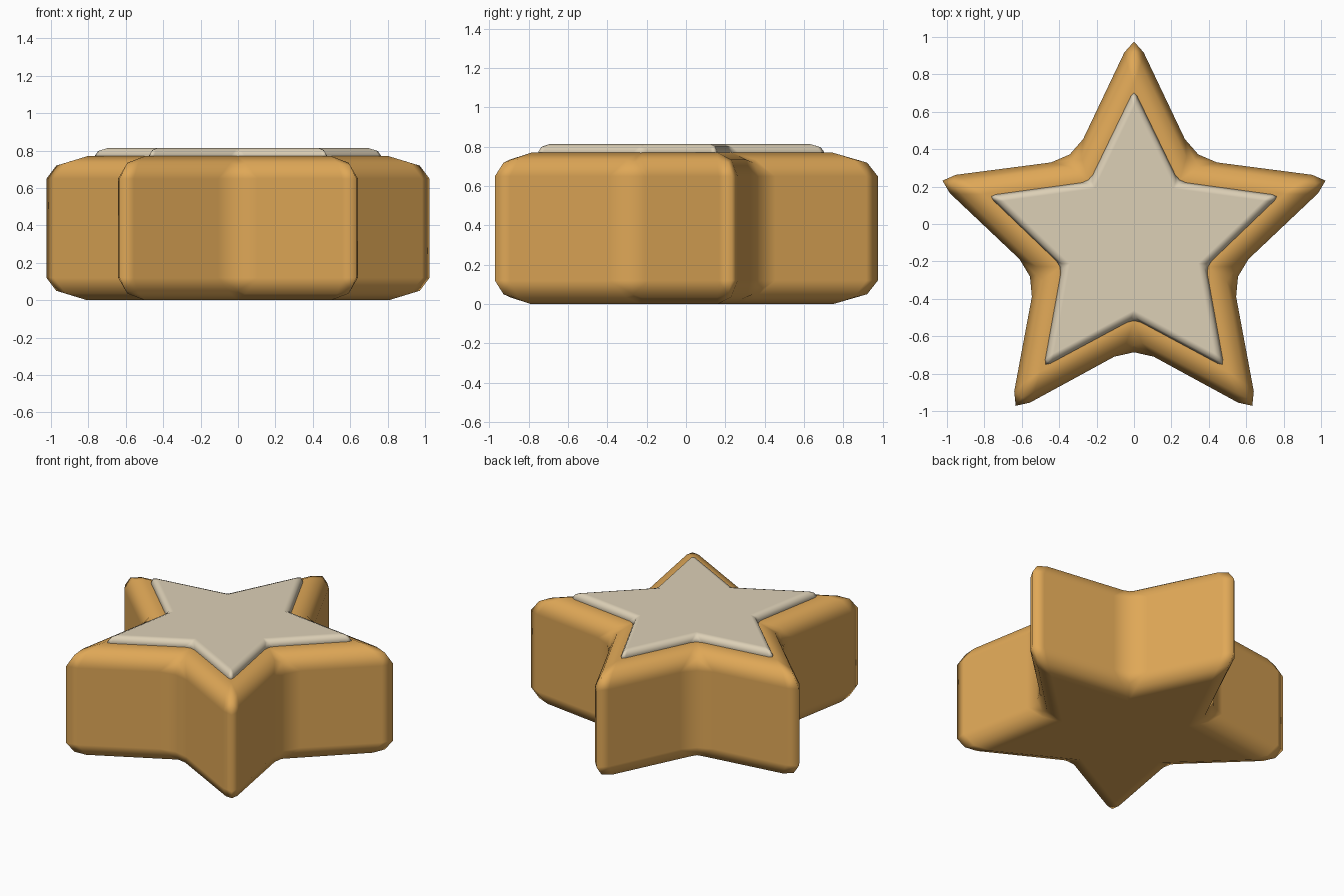
import bpy
import bmesh
from math import sin, cos, pi

cube = bpy.data.objects.get("Cube")
if cube:
    bpy.data.objects.remove(cube, do_unlink=True)


def make_material(name, color):
    mat = bpy.data.materials.new(name)
    mat.use_nodes = True
    mat.diffuse_color = color
    mat.node_tree.nodes["Principled BSDF"].inputs["Base Color"].default_value = color
    return mat


def star_block(name, tip, notch, bottom, top, bevel, mat):
    """Five-pointed prism with every edge rounded by a two-step bevel."""
    bm = bmesh.new()
    outline = []
    for i in range(10):
        radius = notch if i % 2 else tip
        angle = pi / 2 + i * pi / 5
        outline.append(bm.verts.new((radius * cos(angle), radius * sin(angle), bottom)))
    base = bm.faces.new(outline)
    raised = bmesh.ops.extrude_face_region(bm, geom=[base], use_keep_orig=True)["geom"]
    verts = [g for g in raised if isinstance(g, bmesh.types.BMVert)]
    bmesh.ops.translate(bm, verts=verts, vec=(0, 0, top - bottom))
    bmesh.ops.recalc_face_normals(bm, faces=bm.faces)
    for face in bm.faces:
        face.smooth = True
    mesh = bpy.data.meshes.new(name)
    bm.to_mesh(mesh)
    bm.free()
    mesh.materials.append(mat)

    obj = bpy.data.objects.new(name, mesh)
    obj.location.y = CENTRE_Y
    bpy.context.collection.objects.link(obj)
    mod = obj.modifiers.new("Rounded edges", "BEVEL")
    mod.width = bevel
    mod.segments = 2
    mod.limit_method = "NONE"
    mod.use_clamp_overlap = False
    mod.harden_normals = True
    return obj


# The star's centre sits slightly forward so its bounds are centred
CENTRE_Y = -0.101

gold = make_material("warm gold", (0.74, 0.39, 0.095, 1))
cream = make_material("pale cream", (0.72, 0.63, 0.47, 1))

# Thick star body
star_block("star_body", 1.127, 0.551, 0.0, 0.77, 0.12, gold)

# Thin raised star set into the top
star_block("star_top_plate", 0.82, 0.405, 0.67, 0.815, 0.04, cream)
